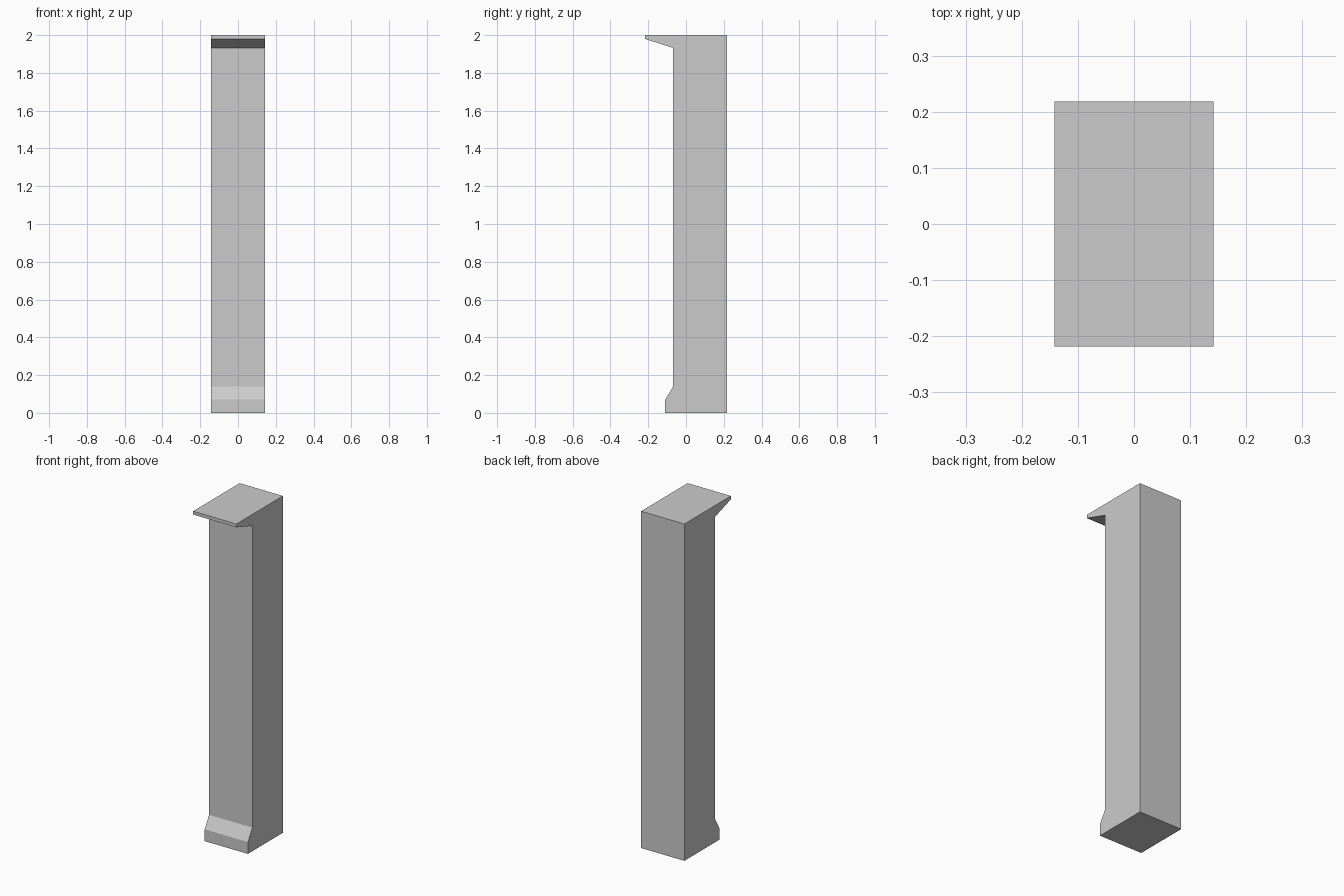
import bpy, bmesh
from mathutils import Vector

if "Cube" in bpy.data.objects:
    bpy.data.objects.remove(bpy.data.objects["Cube"])

HALF_WIDTH = 0.142

# Side profile (y, z): flared foot, straight shaft, tapered top ledge
PROFILE = [
    (0.218, 0.0), (0.218, 2.0),
    (-0.218, 2.0), (-0.218, 1.98), (-0.068, 1.932),
    (-0.068, 0.14), (-0.11, 0.07), (-0.11, 0.0),
]


def extrude_profile(name, profile, half_width):
    bm = bmesh.new()
    face = bm.faces.new([bm.verts.new((-half_width, y, z)) for y, z in profile])
    result = bmesh.ops.extrude_face_region(bm, geom=[face], use_keep_orig=True)
    moved = [g for g in result["geom"] if isinstance(g, bmesh.types.BMVert)]
    bmesh.ops.translate(bm, verts=moved, vec=Vector((2 * half_width, 0, 0)))
    bmesh.ops.recalc_face_normals(bm, faces=bm.faces)
    mesh = bpy.data.meshes.new(name)
    bm.to_mesh(mesh)
    bm.free()
    obj = bpy.data.objects.new(name, mesh)
    bpy.context.collection.objects.link(obj)
    return obj


# Pillar with foot and ledge, flat shaded
extrude_profile("pillar", PROFILE, HALF_WIDTH)
